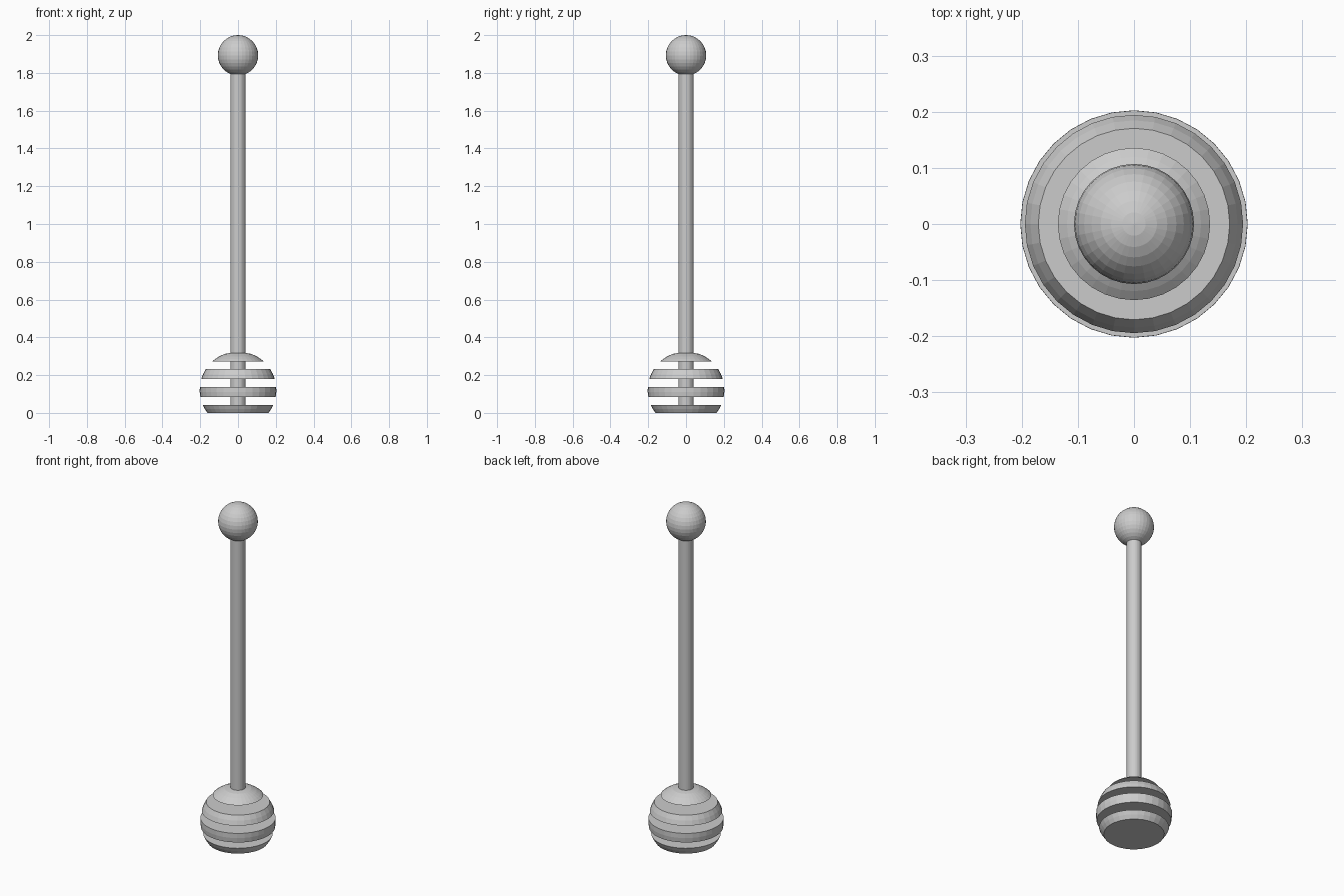
import bpy, bmesh
from math import sqrt, pi
from mathutils import Matrix

cube = bpy.data.objects.get("Cube")
if cube:
    bpy.data.objects.remove(cube, do_unlink=True)

SEGMENTS = 32
BALL_R, BALL_Z = 0.203, 0.122

grey = bpy.data.materials.new("plain grey")
grey.use_nodes = True
colour = (0.6, 0.6, 0.6, 1)
grey.diffuse_color = colour
grey.node_tree.nodes["Principled BSDF"].inputs["Base Color"].default_value = colour


def finish(bm, name):
    mesh = bpy.data.meshes.new(name)
    bmesh.ops.recalc_face_normals(bm, faces=bm.faces)
    bm.to_mesh(mesh)
    bm.free()
    mesh.materials.append(grey)
    obj = bpy.data.objects.new(name, mesh)
    bpy.context.collection.objects.link(obj)
    return obj


def lathe(name, profile):
    """Spin (radius, height) points about the z axis."""
    bm = bmesh.new()
    verts = [bm.verts.new((r, 0, z)) for r, z in profile]
    edges = [bm.edges.new(pair) for pair in zip(verts, verts[1:])]
    bmesh.ops.spin(bm, geom=verts + edges, cent=(0, 0, 0), axis=(0, 0, 1),
                   angle=2 * pi, steps=SEGMENTS)
    bmesh.ops.remove_doubles(bm, verts=bm.verts, dist=1e-5)
    return finish(bm, name)


def ball_slice(name, low, high, steps):
    """Flat-cut slice of the dipper ball."""
    profile = [(0, low)]
    for i in range(steps + 1):
        z = low + (high - low) * i / steps
        profile.append((sqrt(max(BALL_R ** 2 - (z - BALL_Z) ** 2, 0)), z))
    if profile[-1][0] > 0.001:
        profile.append((0, high))
    return lathe(name, profile)


# Grooved dipper head
ball_slice("bottom_disc", 0, 0.043, 2)
ball_slice("lower_disc", 0.083, 0.138, 2)
ball_slice("upper_disc", 0.18, 0.232, 2)
ball_slice("top_cap", 0.273, BALL_Z + BALL_R, 4)

# Handle running through the head into the knob
lathe("handle", [(0, 0.02), (0.04, 0.02), (0.04, 1.85), (0, 1.85)])

# Round knob at the end of the handle
bm = bmesh.new()
bmesh.ops.create_uvsphere(bm, u_segments=SEGMENTS, v_segments=16, radius=0.107,
                          matrix=Matrix.Translation((0, 0, 1.893)))
finish(bm, "knob")
